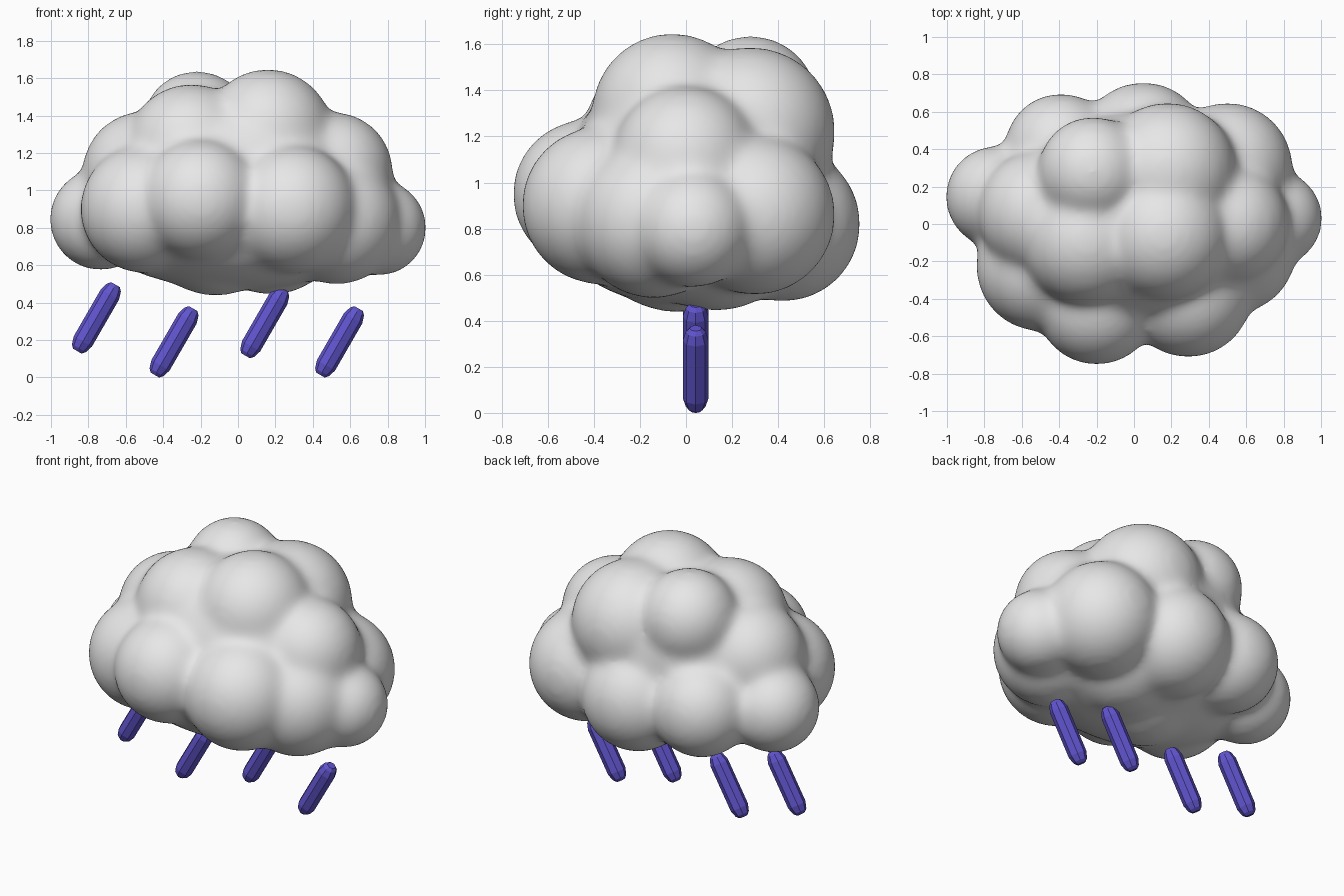
import bpy
import bmesh
import math
from mathutils import Matrix, Vector

cube = bpy.data.objects.get("Cube")
if cube:
    bpy.data.objects.remove(cube, do_unlink=True)


def make_material(name, rgb):
    mat = bpy.data.materials.new(name)
    mat.use_nodes = True
    mat.diffuse_color = (*rgb, 1)
    mat.node_tree.nodes["Principled BSDF"].inputs["Base Color"].default_value = (*rgb, 1)
    return mat


def make_object(name, bm, mat):
    mesh = bpy.data.meshes.new(name)
    bm.to_mesh(mesh)
    bm.free()
    mesh.materials.append(mat)
    obj = bpy.data.objects.new(name, mesh)
    bpy.context.collection.objects.link(obj)
    return obj


cloud_grey = make_material("cloud grey", (0.8, 0.8, 0.8))
rain_blue = make_material("rain blue", (0.12, 0.09, 0.62))

# Cloud puffs: x, y, z, radius
puffs = [
    (-0.20, -0.43, 0.95, 0.315), (0.29, -0.37, 0.90, 0.335),    # front
    (-0.50, -0.23, 0.90, 0.335), (0.53, -0.14, 0.835, 0.33),    # front corners
    (-0.735, 0.145, 0.845, 0.265), (0.75, 0.03, 0.80, 0.25),    # side tips
    (-0.50, 0.06, 1.09, 0.325), (0.51, 0.00, 1.10, 0.31),       # upper sides
    (0.50, 0.30, 0.86, 0.34), (0.05, 0.42, 0.82, 0.33),         # back
    (-0.39, 0.395, 0.85, 0.295),
    (0.16, -0.06, 1.30, 0.34), (0.18, 0.28, 1.22, 0.36),        # crown
    (-0.25, -0.09, 1.22, 0.34), (-0.22, 0.28, 1.345, 0.285),
    (-0.12, -0.04, 0.84, 0.395), (0.18, 0.13, 0.82, 0.37),      # core
]
# Broad cores that fill the valleys: centre, radii
cores = [
    ((0, 0, 0.90), (0.82, 0.61, 0.42)),
    ((0, 0.05, 1.10), (0.68, 0.54, 0.43)),
    ((0, -0.03, 0.76), (0.74, 0.50, 0.29)),
]
SWELL = 0.01  # makes up for the shrinkage from softening
bm = bmesh.new()
for x, y, z, r in puffs:
    bmesh.ops.create_icosphere(bm, subdivisions=5, radius=r + SWELL,
                               matrix=Matrix.Translation((x, y, z)))
for centre, radii in cores:
    bmesh.ops.create_icosphere(bm, subdivisions=5, radius=1,
                               matrix=Matrix.LocRotScale(Vector(centre), None, Vector(radii)))
cloud = make_object("cloud", bm, cloud_grey)

# Fuse the puffs into one skin and soften the creases
remesh = cloud.modifiers.new("fuse", 'REMESH')
remesh.mode = 'VOXEL'
remesh.voxel_size = 0.02
remesh.use_smooth_shade = True
soften = cloud.modifiers.new("soften", 'SMOOTH')
soften.factor = 0.5
soften.iterations = 50

# Raindrops: eight-sided capsules, profile of (distance along axis, radius)
SIDES = 8
profile = [(-0.205, 0.026), (-0.187, 0.043), (-0.145, 0.056),
           (0.145, 0.056), (0.187, 0.043), (0.205, 0.026)]


def raindrop(name, x, z):
    bm = bmesh.new()
    rings = []
    for h, r in profile:
        rings.append([bm.verts.new((r * math.cos(a), r * math.sin(a), h))
                      for a in (2 * math.pi * i / SIDES for i in range(SIDES))])
    for low, high in zip(rings, rings[1:]):
        for i in range(SIDES):
            j = (i + 1) % SIDES
            bm.faces.new((low[i], low[j], high[j], high[i]))
    bm.faces.new(rings[0][::-1])
    bm.faces.new(rings[-1])
    drop = make_object(name, bm, rain_blue)
    drop.location = Vector((x, 0.042, z))
    drop.rotation_euler.y = math.radians(30)


for n, (x, z) in enumerate([(-0.757, 0.318), (-0.342, 0.19), (0.143, 0.293), (0.543, 0.19)]):
    raindrop(f"raindrop_{n + 1}", x, z)
